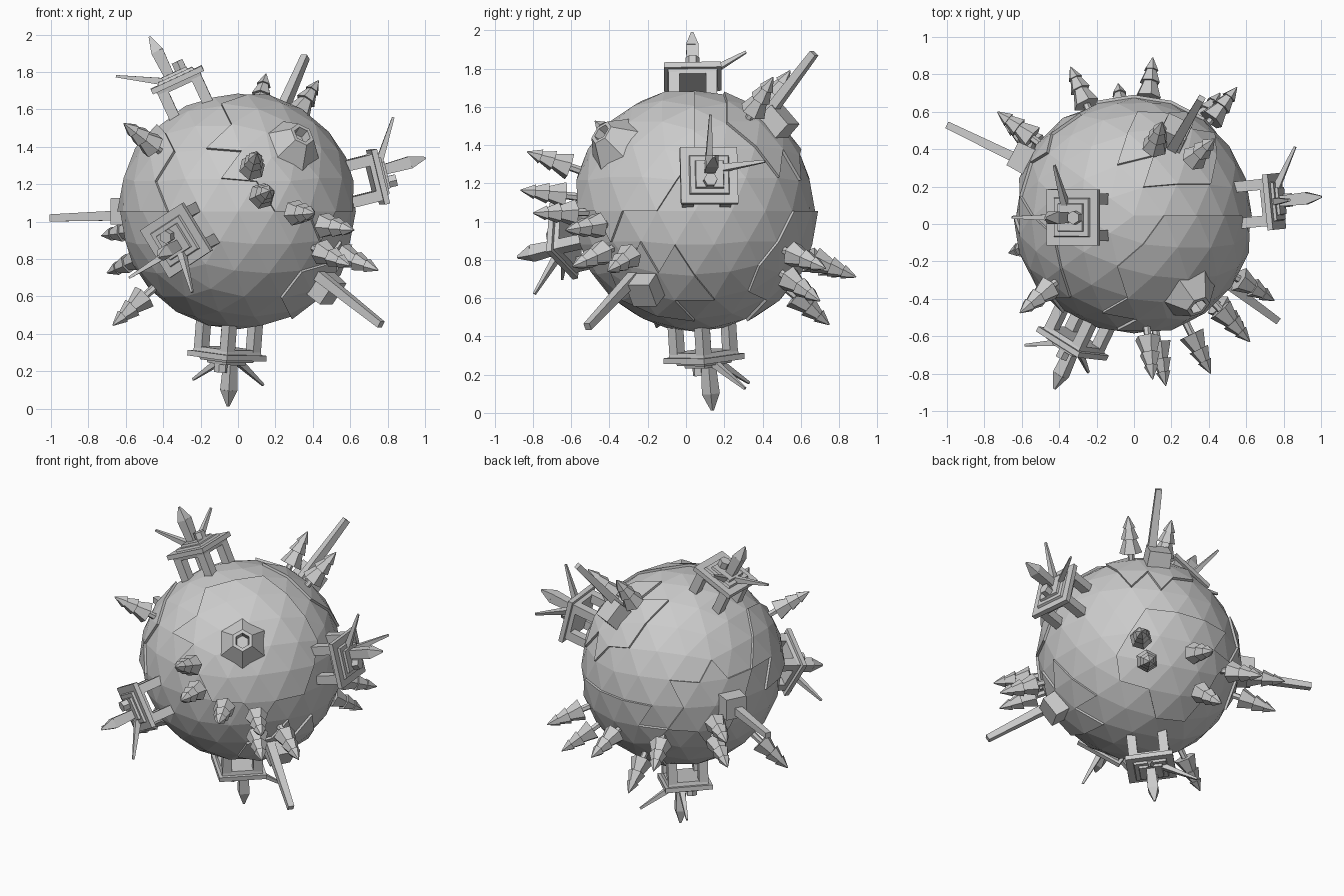
import bpy, bmesh, math
from mathutils import Vector, Matrix

if "Cube" in bpy.data.objects:
    bpy.data.objects.remove(bpy.data.objects["Cube"])

C = Vector((0, 0.045, 1.055))   # planetoid centre
R2 = math.sqrt(2)


def finish(bm, name):
    me = bpy.data.meshes.new(name)
    bm.to_mesh(me)
    bm.free()
    ob = bpy.data.objects.new(name, me)
    bpy.context.collection.objects.link(ob)
    return ob


def frame(n, u=None):
    """Matrix at the planetoid centre: local z = n, local x ~ u, local y = u x n mirrored."""
    n = Vector(n).normalized()
    u = Vector(u) if u else n.orthogonal()
    u = (u - n * u.dot(n)).normalized()
    return Matrix.Translation(C) @ Matrix((u, n.cross(u), n)).transposed().to_4x4()


def cone(bm, M, a, b, r1, r2, sides):
    """Tapered prism between local points a and b."""
    a, b = Vector(a), Vector(b)
    d = b - a
    q = Vector((0, 0, 1)).rotation_difference(d.normalized()).to_matrix().to_4x4()
    spin = Matrix.Rotation(math.pi / 4 if sides == 4 else 0, 4, 'Z')
    bmesh.ops.create_cone(bm, cap_ends=True, segments=sides, radius1=r1, radius2=r2,
                          depth=d.length, matrix=M @ Matrix.Translation((a + b) / 2) @ q @ spin)


def block(bm, M, x, y, z1, z2, h1, h2):
    """Square block, half-widths h1 (bottom) and h2 (top)."""
    cone(bm, M, (x, y, z1), (x, y, z2), h1 * R2, h2 * R2, 4)


# planetoid: faceted ball with raised crust plates
bm = bmesh.new()
bmesh.ops.create_icosphere(bm, subdivisions=3, radius=0.63)
plates = [((.55, -.6, .55), .72), ((-.85, -.4, .35), .45), ((.35, .6, .7), .42),
          ((.65, -.35, -.65), .38), ((.2, .85, -.45), .55), ((-.75, .6, .0), .4)]
used = set()
for d, ang in plates:
    d = Vector(d).normalized()
    faces = [f for f in bm.faces if f not in used and
             f.calc_center_median().normalized().dot(d) > math.cos(ang)
             and not any(v.co.length > 0.637 for v in f.verts)]
    res = bmesh.ops.extrude_face_region(bm, geom=faces)
    for v in [g for g in res['geom'] if isinstance(g, bmesh.types.BMVert)]:
        v.co *= 1.025
    bmesh.ops.delete(bm, geom=faces, context='FACES')
bmesh.ops.recalc_face_normals(bm, faces=bm.faces)
bm.transform(Matrix.Translation(C))
finish(bm, "planetoid")

# volcano with an open mouth
bm = bmesh.new()
M = frame((.36, -.51, .43), (0, 0, 1))
rings = []
for r, z in [(.19, .58), (.07, .725), (.048, .725), (.04, .67)]:
    rings.append([bm.verts.new(M @ Vector((r * math.cos(i * math.tau / 6),
                                          r * math.sin(i * math.tau / 6), z))) for i in range(6)])
for lo, hi in zip(rings, rings[1:]):
    for i in range(6):
        bm.faces.new((lo[i], lo[(i + 1) % 6], hi[(i + 1) % 6], hi[i]))
bm.faces.new(rings[-1])
finish(bm, "volcano")

# stations on stilts: platform, main spire, two slanted antennas, hex hatch
stations = [((-.33, -.01, .715), (-1, 0, 0)), ((.75, .075, .185), (0, 0, 1)),
            ((-.06, .05, -.785), (.7, .7, 0)), ((-.33, -.685, -.155), (.15, -.02, -.25))]
for k, (n, u) in enumerate(stations):
    M = frame(n, u)
    bm = bmesh.new()
    for sx in (-1, 1):
        for sy in (-1, 1):
            block(bm, M, sx * .098, sy * .098, .54, .765, .029, .029)
    block(bm, M, 0, 0, .735, .76, .125, .13)
    block(bm, M, 0, 0, .76, .79, .15, .15)
    block(bm, M, 0, 0, .79, .805, .105, .1)
    block(bm, M, 0, 0, .805, .82, .075, .072)
    cone(bm, M, (.03, 0, .80), (.034, 0, .96), .038, .047, 4)
    cone(bm, M, (.034, 0, .96), (.038, 0, 1.047), .047, .008, 4)
    cone(bm, M, (.06, 0, .79), (.29, 0, .93), .028, .009, 4)
    cone(bm, M, (.035, -.05, .79), (.04, -.28, .93), .028, .009, 4)
    cone(bm, M, (-.04, 0, .81), (-.04, 0, .865), .036, .036, 6)
    finish(bm, f"station_{k + 1}")

# towers: squat base block and a long slender shaft (tip offset, block direction)
towers = [((.765, -.56, -.605), (.69, -.38, -.6)), ((.36, .625, .825), (.3, .62, .66)),
          ((-1, .485, -.035), (-.9, .46, 0))]
for k, (tip, base) in enumerate(towers):
    bm = bmesh.new()
    block(bm, frame(base, (0, 0, 1)), 0, 0, .52, .73, .078, .07)
    cone(bm, frame(tip, (0, 0, 1)), (0, 0, .6), (0, 0, Vector(tip).length), .04, .027, 4)
    finish(bm, f"tower_{k + 1}")

# conifers: tip positions relative to the planetoid centre
trees = [(.1, -.875, .31), (.17, -.91, .11), (.41, -.845, -.01), (.62, -.675, -.1),
         (.75, -.455, -.315), (.6, -.64, -.29), (.15, .5, .735), (.43, .41, .7),
         (-.61, -.52, .47), (-.67, -.2, -.61), (.1, .845, -.345), (-.34, .795, -.34),
         (-.085, .705, -.595), (.55, .685, -.3), (.46, .655, -.47),
         (-.73, .555, -.13), (-.7, .5, -.33)]
for k, tip in enumerate(trees):
    M = frame(tip)
    h = Vector(tip).length - .93
    bm = bmesh.new()
    cone(bm, M, (0, 0, .58), (0, 0, .71 + h), .022, .02, 6)
    for z1, z2, r1, r2 in [(.695, .80, .072, .034), (.785, .87, .056, .024),
                           (.855, .93, .04, .003)]:
        cone(bm, M, (0, 0, z1 + h), (0, 0, z2 + h), r1, r2, 6)
    finish(bm, f"conifer_{k + 1}")
